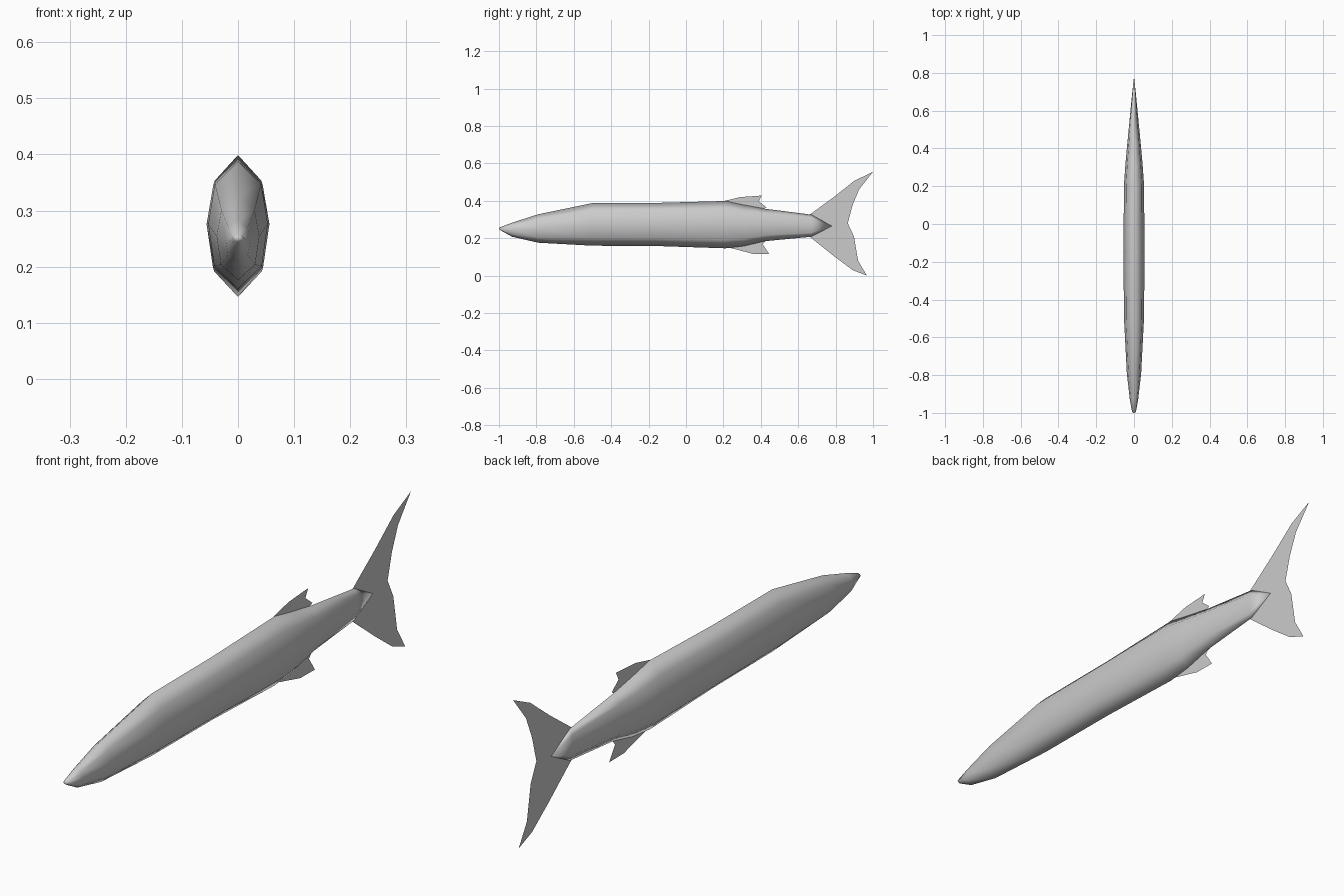
import bpy

cube = bpy.data.objects.get("Cube")
if cube:
    bpy.data.objects.remove(cube, do_unlink=True)

grey = bpy.data.materials.new("silver_grey")
grey.use_nodes = True
colour = (0.6, 0.6, 0.6, 1)
grey.diffuse_color = colour
grey.node_tree.nodes["Principled BSDF"].inputs["Base Color"].default_value = colour


def make_part(name, verts, faces):
    mesh = bpy.data.meshes.new(name)
    mesh.from_pydata(verts, [], faces)
    mesh.materials.append(grey)
    mesh.shade_smooth()
    obj = bpy.data.objects.new(name, mesh)
    bpy.context.collection.objects.link(obj)
    return obj


# Body rings: y, half width, top z, bottom z
stations = [
    (-0.995, 0.010, 0.258, 0.244),
    (-0.93, 0.022, 0.283, 0.208),
    (-0.79, 0.038, 0.328, 0.176),
    (-0.50, 0.053, 0.388, 0.160),
    (-0.15, 0.056, 0.389, 0.158),
    (0.21, 0.053, 0.399, 0.146),
    (0.31, 0.046, 0.378, 0.158),
    (0.42, 0.036, 0.358, 0.184),
    (0.67, 0.012, 0.326, 0.208),
]
# Eight-sided section: fraction of half width, fraction of height
right_side = [(0.78, 0.82), (1.0, 0.51), (0.80, 0.18)]
section = [(0, 1)] + right_side + [(0, 0)] + [(-x, h) for x, h in reversed(right_side)]
n = len(section)

verts = [(x * w, y, low + h * (top - low))
         for y, w, top, low in stations for x, h in section]
faces = []
for r in range(len(stations) - 1):
    for i in range(n):
        a, b = r * n + i, r * n + (i + 1) % n
        faces.append((a, b, b + n, a + n))

# Close the snout and taper the tail stalk to a point
snout, stalk = len(verts), len(verts) + 1
verts += [(0, -1.0, 0.25), (0, 0.78, 0.265)]
last = (len(stations) - 1) * n
for i in range(n):
    j = (i + 1) % n
    faces.append((snout, j, i))
    faces.append((last + i, last + j, stalk))
make_part("body", verts, faces)

# Thin fins lying in the middle plane, outlined as (y, z)
fins = {
    "dorsal_fin": [(0.2, 0.398), (0.29, 0.42), (0.405, 0.428), (0.39, 0.397),
                   (0.43, 0.365), (0.40, 0.35), (0.25, 0.37)],
    "anal_fin": [(0.23, 0.15), (0.36, 0.116), (0.445, 0.115), (0.41, 0.168),
                 (0.43, 0.19), (0.30, 0.18)],
    "tail_fin": [(0.66, 0.325), (0.79, 0.42), (0.90, 0.507), (1.0, 0.555),
                 (0.925, 0.46), (0.89, 0.375), (0.865, 0.28), (0.898, 0.21),
                 (0.92, 0.08), (0.967, 0.0), (0.89, 0.03), (0.79, 0.105),
                 (0.66, 0.209)],
}
for name, outline in fins.items():
    make_part(name, [(0, y, z) for y, z in outline], [range(len(outline))])
